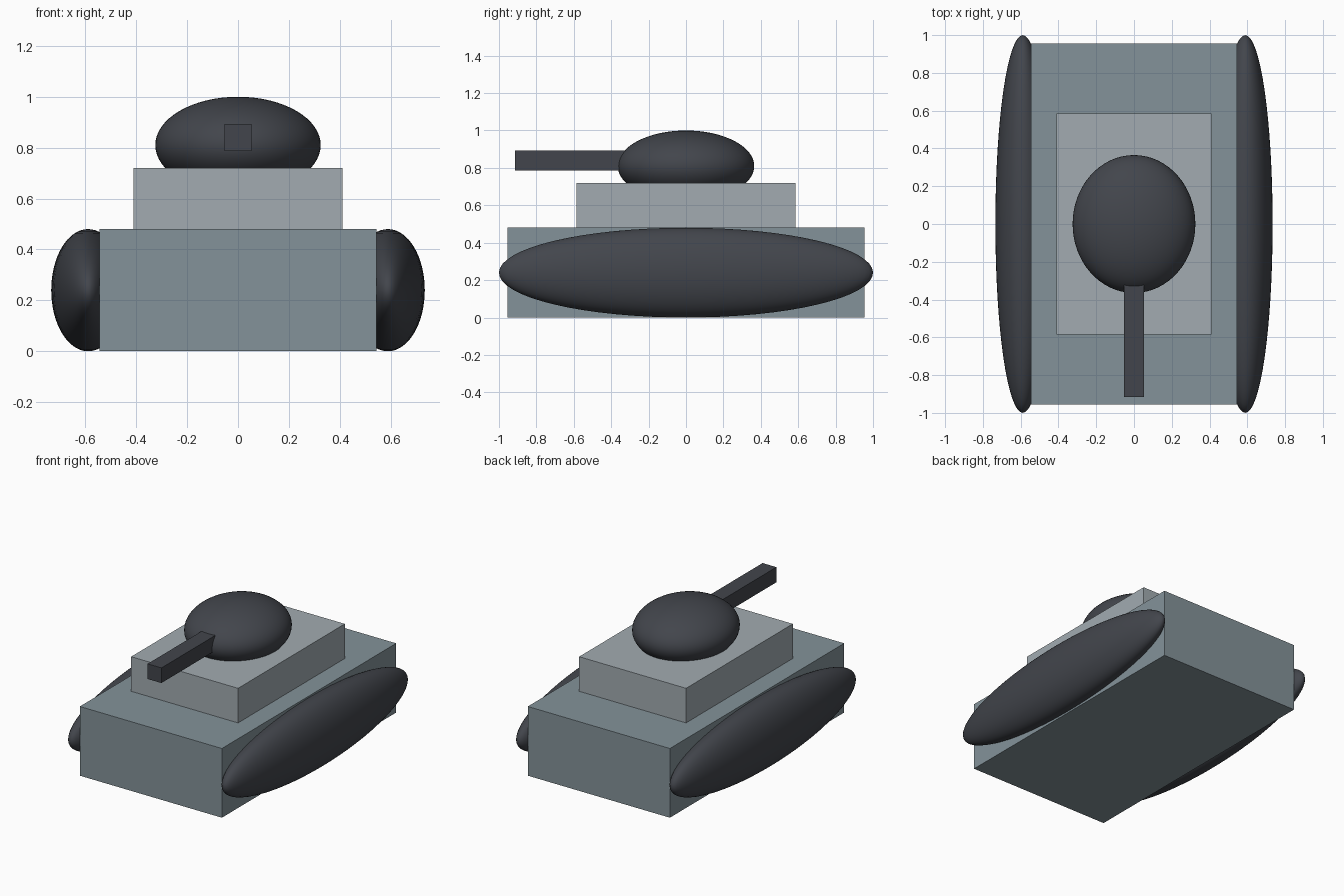
import bpy

if "Cube" in bpy.data.objects:
    bpy.data.objects.remove(bpy.data.objects["Cube"])


def material(name, rgb):
    mat = bpy.data.materials.new(name)
    mat.diffuse_color = (*rgb, 1)
    mat.use_nodes = True
    mat.node_tree.nodes["Principled BSDF"].inputs["Base Color"].default_value = mat.diffuse_color
    return mat


def finish(name, size, mat):
    obj = bpy.context.object
    obj.name = name
    obj.scale = size
    bpy.ops.object.transform_apply(location=False, rotation=False, scale=True)
    obj.data.materials.append(mat)
    return obj


def box(name, low, high, mat):
    centre = [(a + b) / 2 for a, b in zip(low, high)]
    bpy.ops.mesh.primitive_cube_add(size=1, location=centre)
    return finish(name, [b - a for a, b in zip(low, high)], mat)


def ellipsoid(name, centre, radii, mat):
    bpy.ops.mesh.primitive_uv_sphere_add(segments=64, ring_count=32, radius=1, location=centre)
    obj = finish(name, radii, mat)
    bpy.ops.object.shade_smooth()
    return obj


steel = material("blue_grey", (0.23, 0.29, 0.32))
pale = material("pale_grey", (0.36, 0.41, 0.44))
dark = material("dark_grey", (0.055, 0.06, 0.072))

# Stepped body
box("hull", (-0.545, -0.955, 0), (0.545, 0.955, 0.48), steel)
box("upper_deck", (-0.41, -0.585, 0.48), (0.41, 0.585, 0.72), pale)

# Domed turret, sunk into the deck, with its barrel
ellipsoid("turret", (0, 0, 0.81), (0.325, 0.365, 0.19), dark)
box("barrel", (-0.053, -0.915, 0.787), (0.053, -0.25, 0.892), dark)

# Track pods, half sunk into the hull sides
for side, label in ((-1, "left"), (1, "right")):
    ellipsoid(label + "_track", (side * 0.589, 0, 0.24), (0.145, 1.0, 0.24), dark)
